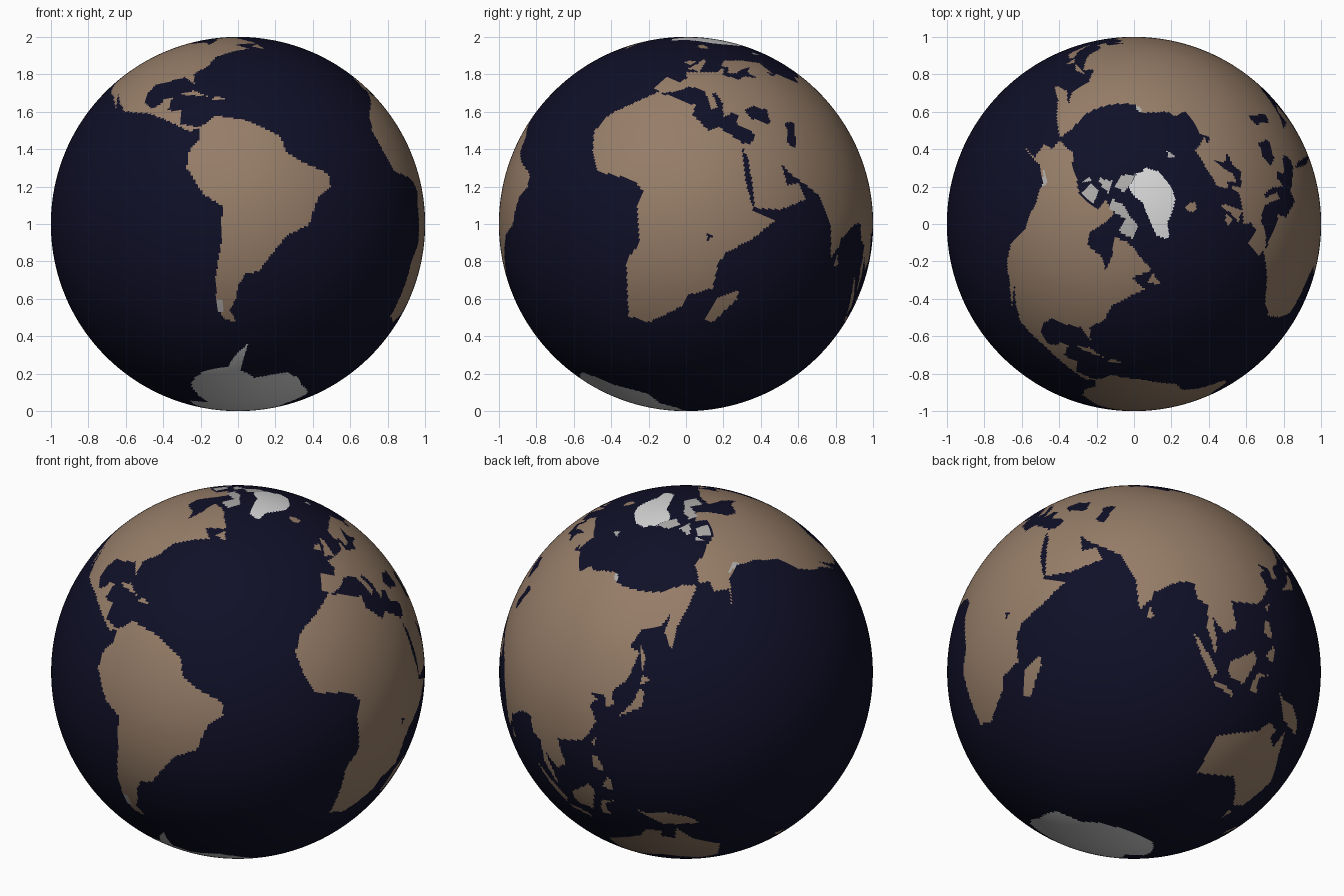
import bpy
import bmesh
from math import asin, atan2, degrees, radians
from mathutils import Matrix, Vector

default_cube = bpy.data.objects.get("Cube")
if default_cube:
    bpy.data.objects.remove(default_cube, do_unlink=True)

SEGMENTS = 512
FRONT_LONGITUDE = -65
AXIAL_TILT = 23.5
OCEAN, LAND, SNOW, FROST = range(4)


def make_material(name, red, green, blue):
    material = bpy.data.materials.new(name)
    material.use_nodes = True
    colour = (red, green, blue, 1)
    material.diffuse_color = colour
    shader = material.node_tree.nodes["Principled BSDF"]
    shader.inputs["Base Color"].default_value = colour
    shader.inputs["Roughness"].default_value = 0.9
    return material


# Painted regions, each an outline in longitude and latitude
regions = []


def at(longitude, latitude):
    return (longitude, latitude)


def paint(name, material_slot, *outline):
    longitudes, latitudes = zip(*outline)
    bounds = (min(longitudes), max(longitudes), min(latitudes), max(latitudes))
    regions.append((name, material_slot, bounds, outline))


def is_inside(longitude, latitude, bounds, outline):
    west, east, south, north = bounds
    if not (west <= longitude <= east and south <= latitude <= north):
        return False
    inside = False
    previous = outline[-1]
    for current in outline:
        if (current[1] > latitude) != (previous[1] > latitude):
            fraction = (latitude - previous[1]) / (current[1] - previous[1])
            if longitude < previous[0] + fraction * (current[0] - previous[0]):
                inside = not inside
        previous = current
    return inside


def region_material(longitude, latitude):
    # Later regions lie on top of earlier ones
    for name, material_slot, bounds, outline in reversed(regions):
        if (is_inside(longitude, latitude, bounds, outline)
                or is_inside(longitude + 360, latitude, bounds, outline)):
            return material_slot
    return OCEAN


# Americas
paint("north america", LAND,
      at(-168, 66), at(-156, 71), at(-128, 70), at(-115, 68), at(-96, 68), at(-94, 72),
      at(-82, 69), at(-86, 66), at(-94, 61), at(-92, 57), at(-82, 55), at(-79, 51),
      at(-77, 56), at(-78, 62), at(-70, 61), at(-65, 59), at(-56, 52), at(-66, 50),
      at(-60, 46), at(-66, 44), at(-70, 42), at(-74, 40), at(-76, 35), at(-81, 31),
      at(-80, 26), at(-84, 30), at(-90, 29), at(-95, 29), at(-97, 26), at(-97, 21),
      at(-94, 18), at(-91, 19), at(-90, 21), at(-87, 21), at(-88, 16), at(-83, 15),
      at(-83, 10), at(-80, 9), at(-77, 8), at(-80, 7), at(-86, 11), at(-94, 16),
      at(-105, 20), at(-109, 25), at(-113, 31), at(-110, 23), at(-115, 30), at(-120, 34),
      at(-124, 40), at(-124, 47), at(-131, 55), at(-140, 60), at(-151, 60), at(-164, 54),
      at(-157, 58), at(-165, 61), at(-161, 64))
paint("south america", LAND,
      at(-77, 8), at(-72, 12), at(-62, 10), at(-52, 5), at(-50, 0), at(-44, -3),
      at(-36, -5), at(-35, -9), at(-39, -13), at(-41, -22), at(-48, -26), at(-54, -34),
      at(-57, -38), at(-62, -39), at(-65, -43), at(-66, -47), at(-69, -51), at(-66, -55),
      at(-72, -54), at(-75, -50), at(-74, -40), at(-71, -30), at(-70, -18), at(-76, -14),
      at(-81, -5), at(-80, 1), at(-77, 4))
paint("newfoundland", LAND, at(-59, 48), at(-53, 47), at(-56, 51))
paint("cuba", LAND, at(-85, 22), at(-75, 20), at(-80, 23))
paint("hispaniola", LAND, at(-74, 18), at(-68, 18), at(-72, 20))

# Africa
paint("africa", LAND,
      at(-6, 36), at(10, 37), at(11, 33.5), at(19, 30.5), at(22, 33), at(33, 31),
      at(33, 28), at(37, 20), at(43, 12), at(51, 12), at(46, 4), at(40, -3),
      at(39, -7), at(41, -15), at(35, -20), at(35, -24), at(32, -28), at(27, -34),
      at(19, -35), at(12, -18), at(14, -11), at(9, -1), at(9, 4), at(4, 6),
      at(-8, 4), at(-13, 9), at(-17, 15), at(-16, 22), at(-10, 30))
paint("madagascar", LAND, at(44, -25), at(47, -25), at(50, -15), at(49, -12), at(44, -17))

# Europe and Asia, sharing their inner borders
paint("europe", LAND,
      at(-9, 37), at(-5, 36), at(0, 39), at(3, 43), at(9, 44), at(12, 42),
      at(16, 38), at(18, 40), at(13, 44), at(14, 45), at(19, 42), at(22, 37),
      at(24, 40), at(27, 40), at(27, 37), at(36, 36), at(44, 68), at(40, 65),
      at(34, 67), at(41, 67), at(28, 71), at(14, 67), at(5, 62), at(7, 58),
      at(11, 59), at(13, 56), at(17, 58), at(18, 61), at(22, 65), at(22, 61),
      at(29, 60), at(22, 58), at(20, 55), at(11, 54), at(10, 57), at(8, 57),
      at(8, 54), at(4, 52), at(-4, 48), at(-1, 46), at(-2, 43), at(-9, 43))
paint("southern asia", LAND,
      at(36, 36), at(35, 32), at(32, 31), at(34, 28), at(35, 28), at(39, 21),
      at(43, 13), at(52, 16), at(60, 22), at(56, 26), at(52, 24), at(48, 30),
      at(52, 28), at(57, 27), at(66, 25), at(70, 21), at(73, 18), at(77, 8),
      at(80, 13), at(80, 15), at(87, 21), at(92, 22), at(94, 17), at(98, 16),
      at(99, 9), at(104, 1), at(103, 6), at(100, 13), at(105, 9), at(109, 12),
      at(106, 20), at(110, 21), at(117, 23), at(122, 30))
paint("northern asia", LAND,
      at(36, 36), at(122, 30), at(119, 35), at(122, 37), at(118, 39), at(125, 39),
      at(126, 35), at(129, 36), at(128, 40), at(135, 44), at(141, 52), at(136, 54),
      at(143, 59), at(155, 59), at(163, 62), at(156, 57), at(157, 51), at(163, 57),
      at(170, 60), at(179, 63), at(190, 66), at(180, 69), at(160, 70), at(140, 72),
      at(128, 73), at(113, 74), at(104, 77), at(87, 75), at(80, 73), at(69, 72),
      at(68, 68), at(55, 68), at(44, 68))
paint("britain", LAND, at(-5, 50), at(1, 51), at(-2, 57), at(-5, 58), at(-4, 54))
paint("ireland", LAND, at(-10, 52), at(-6, 52), at(-6, 55), at(-9, 54))
paint("iceland", LAND, at(-22, 64), at(-18, 63), at(-14, 65), at(-17, 66), at(-23, 66))
paint("sri lanka", LAND, at(80, 6), at(82, 7), at(80, 10))
paint("southern japan", LAND,
      at(130, 32), at(136, 34), at(140, 35), at(142, 40), at(140, 41), at(137, 37))
paint("northern japan", LAND, at(140, 42), at(145, 43), at(142, 45))
paint("sakhalin", LAND, at(142, 46), at(144, 50), at(142, 54))
paint("taiwan", LAND, at(120, 23), at(121, 22), at(122, 25))

# South east Asian islands and Oceania
paint("sumatra", LAND, at(95, 6), at(98, 4), at(106, -3), at(105, -6), at(100, -1))
paint("java", LAND, at(105, -7), at(114, -9), at(113, -7), at(107, -6))
paint("borneo", LAND, at(109, 1), at(117, 7), at(119, 5), at(116, -4), at(110, -3))
paint("sulawesi", LAND, at(119, -5), at(122, -5), at(121, 0), at(125, 2), at(120, 1))
paint("luzon", LAND, at(120, 18), at(122, 18), at(124, 13), at(120, 14))
paint("mindanao", LAND, at(122, 7), at(126, 6), at(125, 12))
paint("new guinea", LAND,
      at(131, -1), at(135, -3), at(141, -3), at(147, -6), at(150, -10), at(143, -9),
      at(138, -8))
paint("australia", LAND,
      at(114, -22), at(122, -18), at(129, -15), at(132, -11), at(137, -12), at(136, -15),
      at(140, -17), at(142, -11), at(146, -19), at(153, -26), at(150, -37), at(144, -39),
      at(138, -35), at(131, -31), at(124, -33), at(115, -35))
paint("tasmania", LAND, at(145, -41), at(148, -41), at(147, -44))
paint("north new zealand", LAND, at(173, -35), at(178, -38), at(175, -41))
paint("south new zealand", LAND, at(172, -41), at(174, -42), at(169, -47), at(167, -45))

# Inland waters
paint("black sea", OCEAN, at(28, 43), at(31, 46), at(38, 47), at(41, 42), at(32, 41))
paint("caspian sea", OCEAN,
      at(47, 45), at(52, 47), at(53, 40), at(53, 37), at(49, 38), at(49, 42))
paint("lake victoria", OCEAN, at(32, 0), at(34, 0), at(33, -2))

# Polar ice and frosted coasts
paint("greenland", SNOW,
      at(-73, 78), at(-60, 82), at(-32, 83), at(-18, 80), at(-20, 74), at(-25, 70),
      at(-40, 65), at(-43, 60), at(-50, 62), at(-53, 68), at(-56, 73), at(-68, 76))
paint("antarctica", SNOW,
      at(-180, -78), at(-158, -77), at(-140, -75), at(-100, -73), at(-75, -73),
      at(-67, -68), at(-58, -63), at(-62, -75), at(-40, -78), at(-28, -76),
      at(-10, -71), at(25, -70), at(50, -66), at(70, -69), at(85, -67), at(110, -66),
      at(135, -66), at(160, -70), at(170, -72), at(165, -78), at(180, -78),
      at(180, -90), at(-180, -90))
paint("ellesmere", FROST, at(-62, 82), at(-90, 81), at(-92, 77), at(-78, 76))
paint("baffin", FROST,
      at(-88, 73), at(-75, 72), at(-62, 66), at(-66, 62), at(-76, 64), at(-72, 68),
      at(-88, 70))
paint("victoria island", FROST, at(-117, 73), at(-105, 73), at(-102, 69), at(-116, 69))
paint("banks island", FROST, at(-124, 74), at(-118, 74), at(-124, 71))
paint("northern isles", FROST, at(-118, 76), at(-98, 78), at(-94, 74), at(-108, 75))
paint("svalbard", FROST, at(12, 79), at(25, 80), at(17, 77))
paint("taymyr coast", FROST, at(104, 77), at(112, 76), at(113, 74), at(107, 75))
paint("alaska coast", FROST, at(-148, 61), at(-138, 61), at(-137, 59), at(-142, 60))
paint("patagonia", FROST, at(-75, -47), at(-72, -47), at(-72, -51), at(-75, -51))

# Smooth sphere, painted face by face and then tilted on its axis
mesh = bpy.data.meshes.new("globe")
for material in (make_material("deep navy ocean", 0.005, 0.005, 0.021),
                 make_material("tan land", 0.305, 0.205, 0.138),
                 make_material("white ice", 0.68, 0.68, 0.68),
                 make_material("pale grey frost", 0.42, 0.41, 0.40)):
    mesh.materials.append(material)

bm = bmesh.new()
bmesh.ops.create_uvsphere(bm, u_segments=SEGMENTS, v_segments=SEGMENTS // 2, radius=1)
for face in bm.faces:
    centre = face.calc_center_median().normalized()
    longitude = degrees(atan2(centre.x, -centre.y)) + FRONT_LONGITUDE
    longitude = (longitude + 180) % 360 - 180
    face.material_index = region_material(longitude, degrees(asin(centre.z)))
    face.smooth = True
tilt = Matrix.Rotation(radians(-AXIAL_TILT), 4, "X")
bm.transform(Matrix.Translation(Vector((0, 0, 1))) @ tilt)
bm.to_mesh(mesh)
bm.free()
bpy.context.collection.objects.link(bpy.data.objects.new("globe", mesh))
